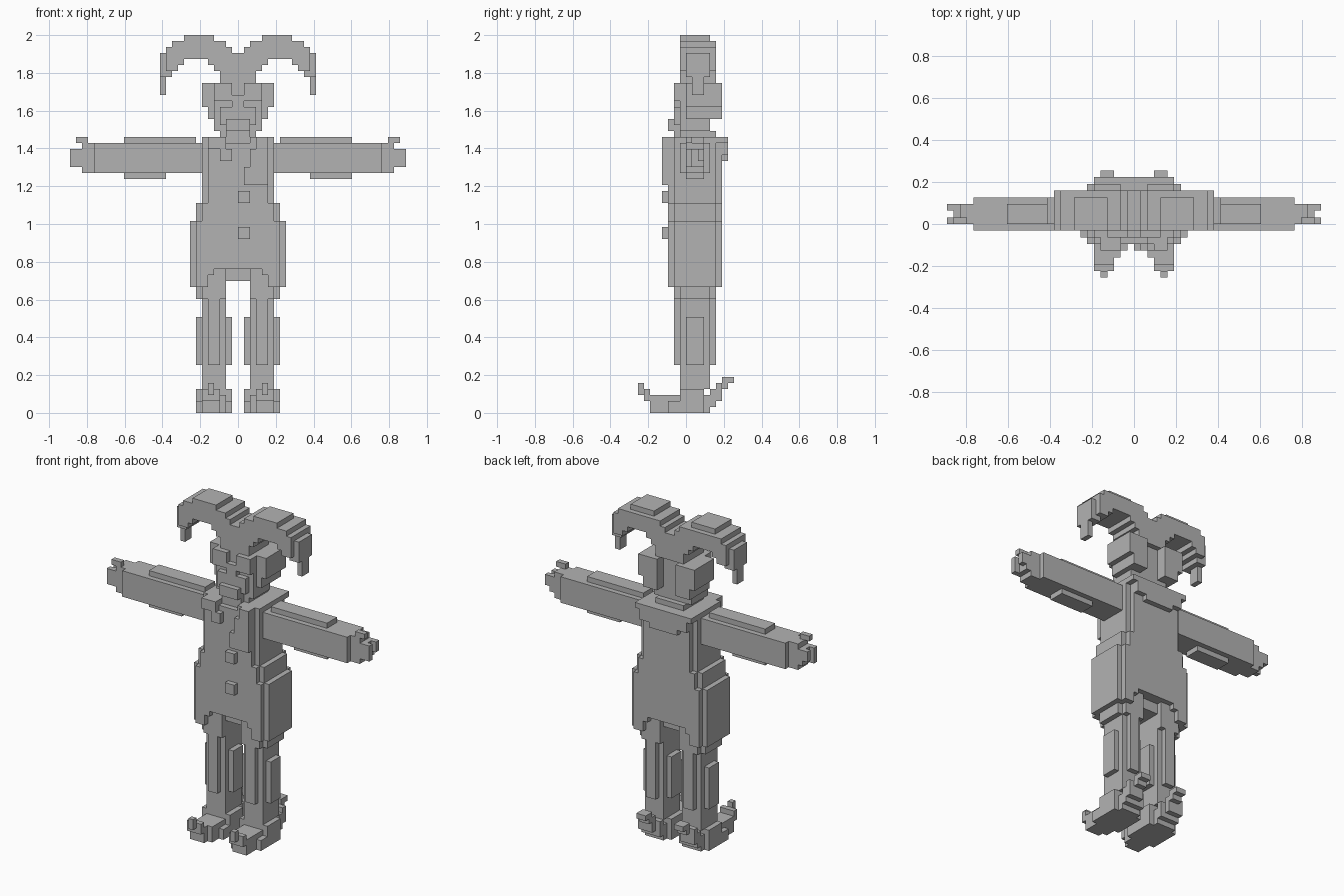
import bpy, bmesh

if "Cube" in bpy.data.objects:
    bpy.data.objects.remove(bpy.data.objects["Cube"])

V = 2 / 63  # edge length of one cube

gray = bpy.data.materials.new("plain_gray")
gray.diffuse_color = (0.45, 0.45, 0.45, 1)
gray.use_nodes = True
gray.node_tree.nodes["Principled BSDF"].inputs["Base Color"].default_value = gray.diffuse_color


def fill(*boxes, mirror=True):
    """Cells inside boxes (x0, x1, y0, y1, z0, z1), mirrored across x = 0."""
    cells = set()
    for x0, x1, y0, y1, z0, z1 in boxes:
        for x in range(x0, x1):
            for y in range(y0, y1):
                for z in range(z0, z1):
                    cells.add((x, y, z))
                    if mirror:
                        cells.add((-1 - x, y, z))
    return cells


parts = {}

# Horns: arched rows with hanging tips
parts["horns"] = fill(
    (4, 9, -1, 4, 62, 63), (2, 11, -1, 5, 61, 62), (1, 12, -1, 5, 60, 61),
    (0, 12, -1, 5, 59, 60), (0, 5, -1, 5, 58, 59), (9, 12, -1, 5, 58, 59),
    (0, 4, -1, 5, 57, 58), (10, 12, -1, 5, 57, 58), (0, 3, -1, 5, 55, 57),
    (11, 12, 0, 4, 56, 57), (12, 13, 0, 4, 56, 60), (12, 13, 1, 3, 53, 56))

# Head: face, brow, cheeks, nose and chin
parts["head"] = fill(
    (0, 3, -1, 4, 46, 56), (0, 4, -1, 4, 47, 54), (0, 3, -2, 0, 48, 51),
    (1, 4, -2, 0, 52, 55), (0, 1, -2, 0, 50, 53), (0, 2, -3, 0, 47, 49),
    (0, 2, -2, 2, 44, 48))
parts["ears"] = fill(
    (3, 6, 0, 5, 51, 55), (3, 5, 0, 5, 49, 51), (2, 6, 1, 6, 51, 55),
    (2, 5, 1, 6, 49, 51))
parts["neck"] = fill((0, 2, 0, 4, 44, 47), (0, 3, 0, 5, 45, 47))

# Coat: chest, flared skirt and side panels
parts["coat"] = fill(
    (0, 5, -3, 6, 24, 45), (2, 5, -3, 6, 45, 46), (5, 6, -2, 5, 35, 46),
    (5, 7, -3, 6, 21, 32), (5, 6, -3, 6, 32, 35), (6, 7, -2, 5, 32, 35),
    (7, 8, -2, 5, 21, 32), (4, 5, -3, 6, 23, 24))
parts["back_collar"] = fill(
    (0, 6, 5, 7, 45, 46), (0, 5, 6, 7, 43, 45), (0, 3, 6, 7, 42, 43))
parts["lapels"] = fill(
    (1, 5, -4, -3, 38, 41), (2, 5, -4, -3, 41, 44), (3, 5, -4, -3, 44, 46),
    (-3, -1, -4, -3, 42, 44), (-5, -2, -4, -3, 44, 46), mirror=False)
parts["buttons"] = fill(
    (0, 2, -4, -3, 35, 37), (0, 2, -4, -3, 29, 31), mirror=False)

# Arms with top and bottom sleeve ridges, hands with fingers
parts["arms"] = fill(
    (5, 24, -1, 4, 40, 45), (7, 19, 0, 3, 45, 46), (12, 19, 0, 3, 39, 40))
parts["hands"] = fill(
    (24, 26, 0, 3, 40, 45), (26, 28, 0, 1, 41, 44), (26, 27, 0, 3, 41, 44),
    (26, 28, 2, 3, 42, 44), (25, 27, 0, 1, 45, 46))

# Hips and legs with raised calf panels
parts["hips"] = fill((2, 6, -2, 5, 19, 24), (6, 7, -1, 4, 19, 21),
                     (0, 2, -1, 4, 22, 24))
parts["legs"] = fill(
    (2, 6, -1, 4, 4, 19), (3, 5, -2, 5, 8, 19), (1, 7, 0, 3, 8, 16))

# Shoes with curled toes and heel spurs
parts["shoes"] = fill(
    (1, 7, -3, 3, 0, 2), (2, 6, -5, 4, 0, 3), (1, 7, -1, 3, 2, 4),
    (3, 6, -6, -5, 0, 3), (3, 6, -7, -6, 2, 4), (4, 5, -8, -7, 3, 5))
parts["heel_spurs"] = fill(
    (2, 6, 4, 5, 1, 4), (3, 6, 5, 6, 2, 5), (3, 5, 6, 7, 4, 6),
    (3, 5, 7, 8, 5, 6))

# Corner offsets of the six cube sides, keyed by outward direction
SIDES = {
    (1, 0, 0): ((1, 0, 0), (1, 1, 0), (1, 1, 1), (1, 0, 1)),
    (-1, 0, 0): ((0, 0, 0), (0, 0, 1), (0, 1, 1), (0, 1, 0)),
    (0, 1, 0): ((0, 1, 0), (0, 1, 1), (1, 1, 1), (1, 1, 0)),
    (0, -1, 0): ((0, 0, 0), (1, 0, 0), (1, 0, 1), (0, 0, 1)),
    (0, 0, 1): ((0, 0, 1), (1, 0, 1), (1, 1, 1), (0, 1, 1)),
    (0, 0, -1): ((0, 0, 0), (0, 1, 0), (1, 1, 0), (1, 0, 0)),
}

solid = set().union(*parts.values())
used = set()

# Skin each part with only its outer faces
for name, cells in parts.items():
    cells = cells - used
    used |= cells
    bm = bmesh.new()
    verts = {}
    for x, y, z in sorted(cells):
        for (dx, dy, dz), corners in SIDES.items():
            if (x + dx, y + dy, z + dz) in solid:
                continue
            loop = []
            for a, b, c in corners:
                key = (x + a, y + b, z + c)
                if key not in verts:
                    verts[key] = bm.verts.new([k * V for k in key])
                loop.append(verts[key])
            bm.faces.new(loop)
    mesh = bpy.data.meshes.new(name)
    bm.to_mesh(mesh)
    bm.free()
    mesh.materials.append(gray)
    bpy.context.collection.objects.link(bpy.data.objects.new(name, mesh))
